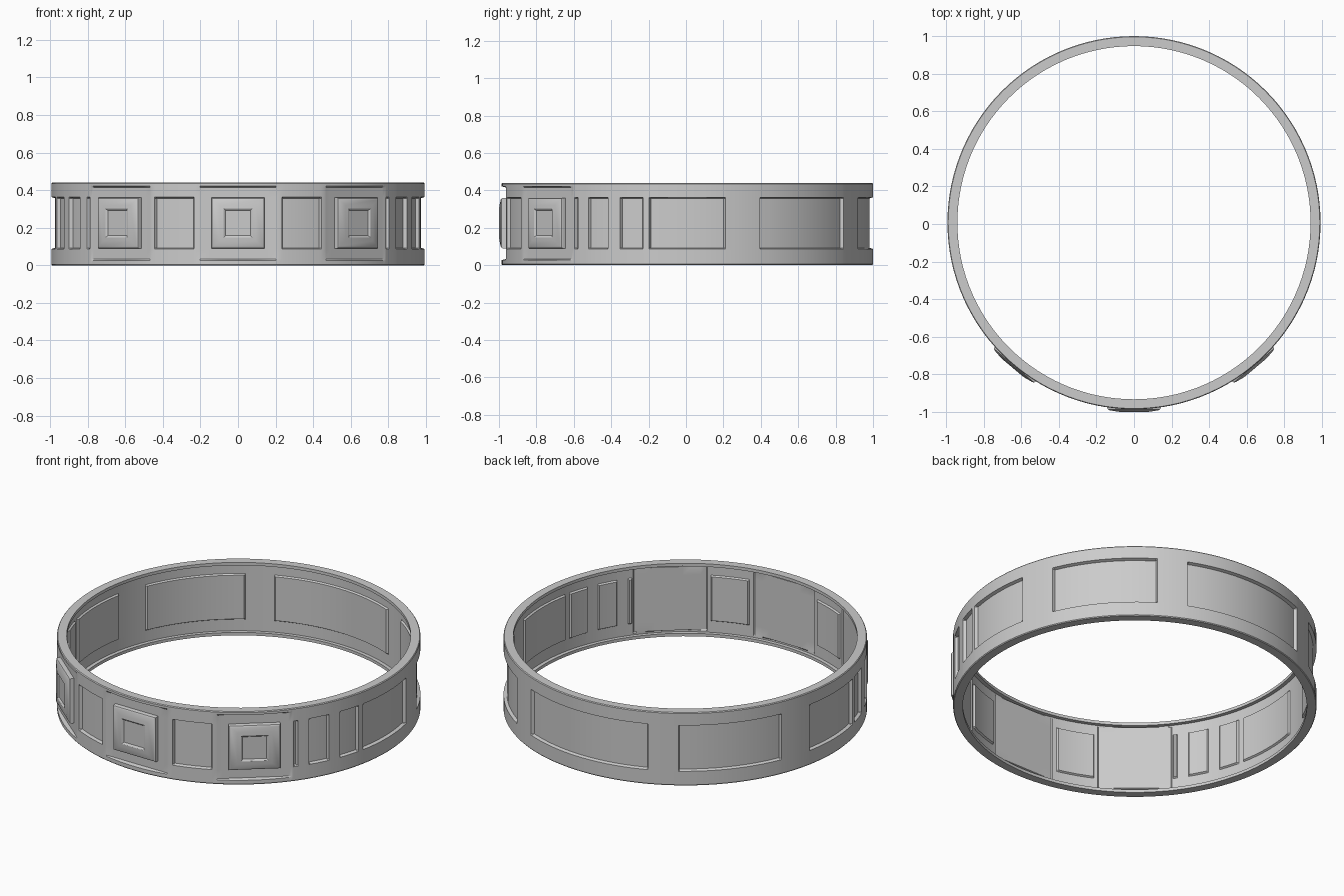
import bpy, bmesh, math

if "Cube" in bpy.data.objects:
    bpy.data.objects.remove(bpy.data.objects["Cube"])

R_OUT, R_IN, R_LIP = 0.993, 0.962, 0.940   # outer wall, inner wall, inner lips
HEIGHT, SHIFT_Y = 0.44, 0.007
EDGE = 0.2                                 # half width of panel walls, degrees
ZEDGE = 0.003

steel = bpy.data.materials.new("grey metal")
steel.diffuse_color = (0.6, 0.6, 0.6, 1)
steel.use_nodes = True
steel.node_tree.nodes["Principled BSDF"].inputs["Base Color"].default_value = steel.diffuse_color

# Panels as angles from the front, mirrored to both sides
half = [(13.8, 26.4), (52.8, 53.8), (58, 64.6), (69, 76), (78.3, 101.7), (113.2, 147)]
panels = half + [(-b, -a) for a, b in half] + [(157, 203)]
panels = [(a % 360, b % 360) for a, b in panels]
PANEL_Z = (0.09, 0.36)
plates = [-40, 0, 40]                      # centres of the flat plates
PLATE_HALF, PLATE_Z = 12, (0.03, 0.418)


def inside(z, span):
    return span[0] < z < span[1]


def radius(deg, z, base, inner):
    """Wall radius with sunk panels and flat plates."""
    for c in plates:
        off = (deg - c + 180) % 360 - 180
        if abs(off) < PLATE_HALF and inside(z, PLATE_Z):
            return (0.948 if inner else 0.970) / math.cos(math.radians(off))
    for a, b in panels:
        if a < deg < b and inside(z, PANEL_Z):
            return base - (0.010 if inner else 0.018)
    return base


def finish(name, bm):
    bmesh.ops.recalc_face_normals(bm, faces=bm.faces[:])
    mesh = bpy.data.meshes.new(name)
    bm.to_mesh(mesh)
    bm.free()
    mesh.materials.append(steel)
    ob = bpy.data.objects.new(name, mesh)
    bpy.context.collection.objects.link(ob)
    bpy.context.view_layer.objects.active = ob
    bpy.ops.object.select_all(action='DESELECT')
    ob.select_set(True)
    bpy.ops.object.shade_smooth_by_angle(angle=math.radians(25))
    return ob


# Band: a cross-section swept round, with extra columns at every panel edge
edges = [e for p in panels for e in p]
edges += [(c + s * PLATE_HALF) % 360 for c in plates for s in (-1, 1)]
angles = [e + s * EDGE for e in edges for s in (-1, 1)]
angles += [a for a in range(0, 360, 3) if all(abs(a - e) > 0.8 for e in edges)]
angles = sorted(a % 360 for a in angles)

rows = sorted(z + s * ZEDGE for z in PANEL_Z + PLATE_Z for s in (-1, 1))
section = [(0, R_OUT - 0.004, False), (0.005, R_OUT, False)]
section += [(z, R_OUT, False) for z in rows]
section += [(HEIGHT - 0.005, R_OUT, False), (HEIGHT, R_OUT - 0.004, False)]
section += [(HEIGHT, R_LIP, True), (HEIGHT - 0.018, R_LIP, True), (HEIGHT - 0.018, R_IN, True)]
section += [(z, R_IN, True) for z in reversed(rows) if 0.02 < z < 0.42]
section += [(0.018, R_IN, True), (0.018, R_LIP, True), (0, R_LIP, True)]

bm = bmesh.new()
loops = []
for deg in angles:
    t = math.radians(deg)
    loop = []
    for z, base, inner in section:
        r = radius(deg, z, base, inner)
        loop.append(bm.verts.new((r * math.sin(t), SHIFT_Y - r * math.cos(t), z)))
    loops.append(loop)
n = len(section)
for i, a in enumerate(loops):
    b = loops[(i + 1) % len(loops)]
    for j in range(n):
        k = (j + 1) % n
        bm.faces.new((a[j], b[j], b[k], a[k]))
finish("band", bm)


# Raised blocks with rounded rims and a sunk square in the middle
steps = [(0.142, 0.135, 0.960), (0.142, 0.135, 0.986), (0.139, 0.132, 0.993),
         (0.131, 0.124, 0.998), (0.095, 0.095, 1.004), (0.076, 0.077, 1.007),
         (0.072, 0.073, 1.005), (0.066, 0.067, 0.998)]


def raised_block(name, deg):
    t = math.radians(deg)
    bm = bmesh.new()
    rings = []
    for w, h, d in steps:
        ring = []
        for sx, sz in ((-1, -1), (1, -1), (1, 1), (-1, 1)):
            x = sx * w
            ring.append(bm.verts.new((x * math.cos(t) + d * math.sin(t),
                                      SHIFT_Y + x * math.sin(t) - d * math.cos(t),
                                      0.225 + sz * h)))
        rings.append(ring)
    for a, b in zip(rings, rings[1:]):
        for j in range(4):
            k = (j + 1) % 4
            bm.faces.new((a[j], a[k], b[k], b[j]))
    bm.faces.new(rings[0])
    bm.faces.new(rings[-1])
    finish(name, bm)


for label, c in zip(("left", "front", "right"), plates):
    raised_block(label + "_block", c)
